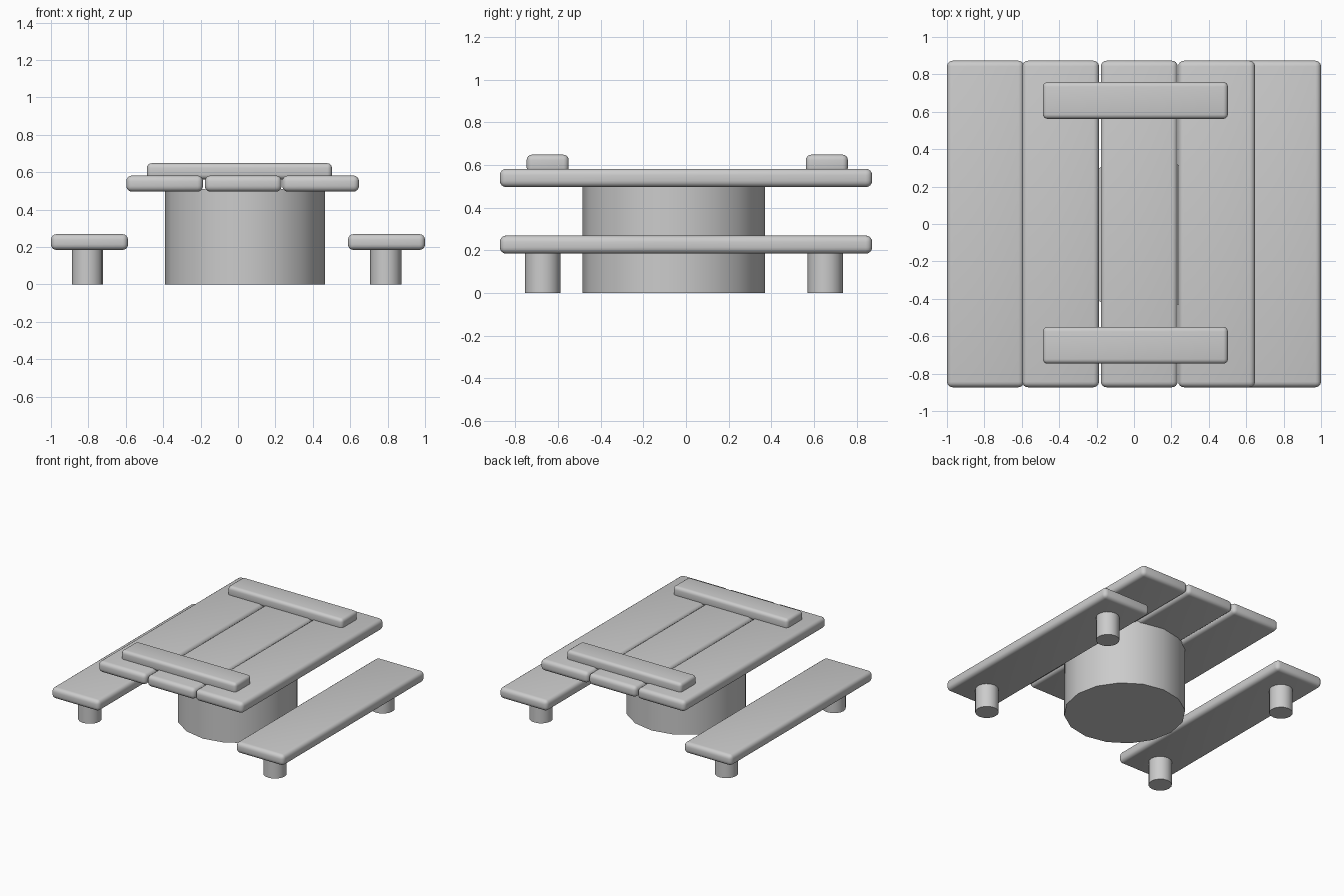
import bpy
from math import radians

if "Cube" in bpy.data.objects:
    bpy.data.objects.remove(bpy.data.objects["Cube"])


def finish(obj, name):
    obj.name = name
    bpy.ops.object.shade_smooth_by_angle(angle=radians(35))


def board(name, x, y, z, bevel=0.03):
    """Rounded board from (min, max) pairs on each axis."""
    pairs = (x, y, z)
    bpy.ops.mesh.primitive_cube_add(size=1, location=[(a + b) / 2 for a, b in pairs])
    obj = bpy.context.object
    obj.scale = [b - a for a, b in pairs]
    bpy.ops.object.transform_apply(location=False, rotation=False, scale=True)
    mod = obj.modifiers.new("rounding", "BEVEL")
    mod.width = bevel
    mod.segments = 4
    bpy.ops.object.modifier_apply(modifier=mod.name)
    finish(obj, name)


def post(name, x, y, radius, top):
    """Upright post standing on the floor."""
    bpy.ops.mesh.primitive_cylinder_add(vertices=16, radius=radius, depth=top,
                                        location=(x, y, top / 2))
    finish(bpy.context.object, name)


LENGTH = (-0.873, 0.873)

# Table: drum pedestal, three planks, two cross battens
post("pedestal", 0.038, -0.057, 0.428, 0.51)
for side, x0 in (("left", -0.597), ("middle", -0.177), ("right", 0.237)):
    board(f"{side}_table_plank", (x0, x0 + 0.41), LENGTH, (0.496, 0.582))
for end, y0 in (("front", -0.747), ("back", 0.562)):
    board(f"{end}_batten", (-0.487, 0.502), (y0, y0 + 0.197), (0.562, 0.648), 0.025)

# Benches with two round legs each
for side, x0, leg_x in (("left", -1.0, -0.805), ("right", 0.588, 0.79)):
    board(f"{side}_bench_seat", (x0, x0 + 0.412), LENGTH, (0.184, 0.269))
    for end, leg_y in (("front", -0.672), ("back", 0.653)):
        post(f"{side}_{end}_bench_leg", leg_x, leg_y, 0.083, 0.2)
